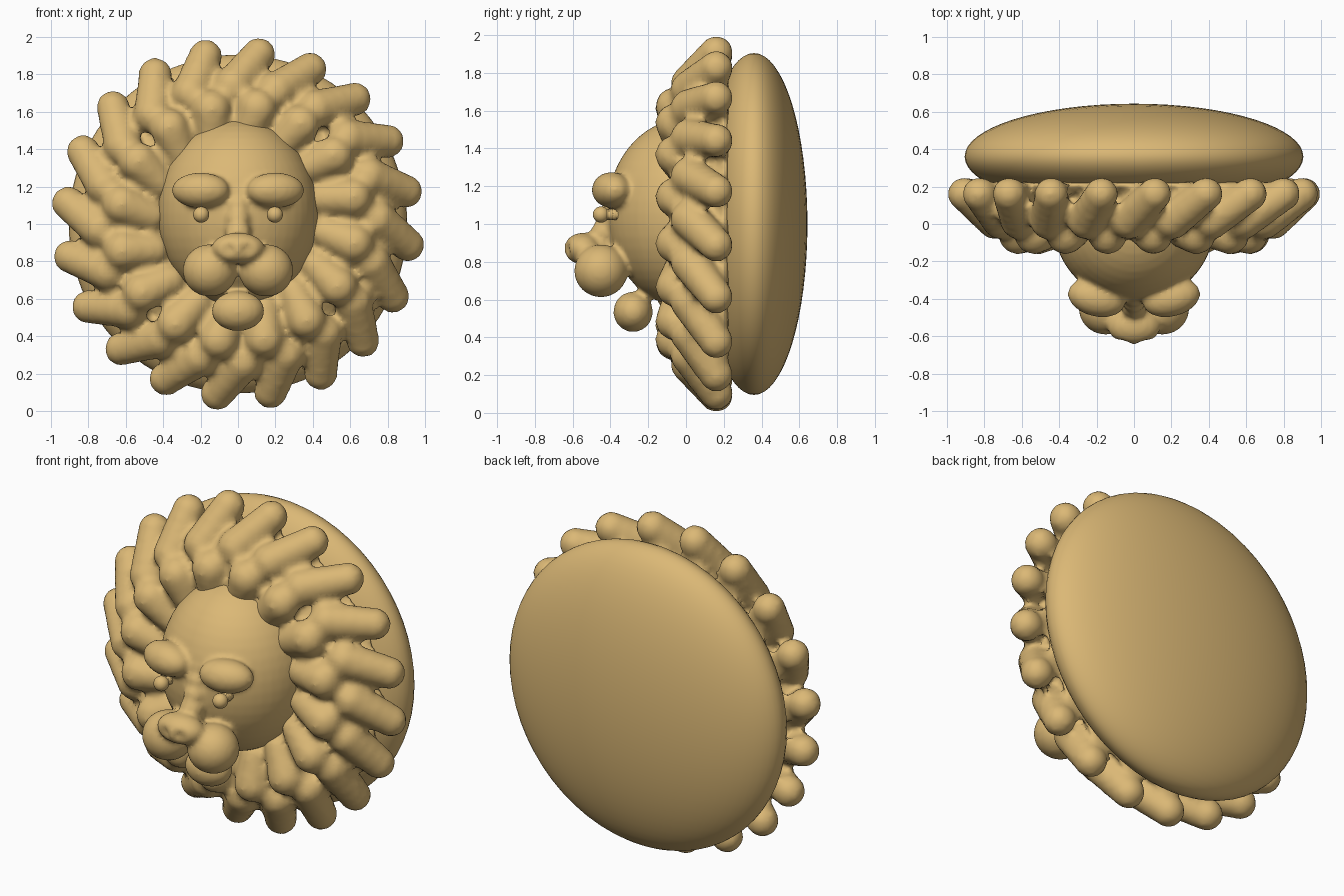
import bpy
import bmesh
from math import sin, cos, radians, pi, exp
from mathutils import Matrix, Vector

cube = bpy.data.objects.get("Cube")
if cube:
    bpy.data.objects.remove(cube, do_unlink=True)

tan = bpy.data.materials.new("warm tan")
tan.use_nodes = True
tan.diffuse_color = (0.71, 0.48, 0.18, 1)
tan.node_tree.nodes["Principled BSDF"].inputs["Base Color"].default_value = tan.diffuse_color


def blob(bm, centre, size, turn=0.0, segments=24):
    """Add an ellipsoid, optionally turned about the vertical axis."""
    matrix = (Matrix.Translation(centre) @ Matrix.Rotation(radians(turn), 4, "Z")
              @ Matrix.Diagonal((*size, 1)))
    return bmesh.ops.create_uvsphere(bm, u_segments=segments, v_segments=segments // 2,
                                     radius=1, matrix=matrix)["verts"]


def strand(bm, start, end, r_start, r_end, steps=5):
    """Add a tapered, rounded lock made of overlapping balls."""
    verts = []
    for i in range(steps):
        t = i / (steps - 1)
        r = r_start + (r_end - r_start) * t
        verts += blob(bm, Vector(start).lerp(Vector(end), t), (r, r, r), segments=16)
    return verts


def ring_point(angle, radius, y):
    a = radians(angle)
    return (radius * cos(a), y, 1 + radius * sin(a))


def ring_of_locks(bm, count, start, end, r_start, r_end):
    """Repeat one lock evenly around the face."""
    verts = strand(bm, start, end, r_start, r_end)
    faces = list({f for v in verts for f in v.link_faces})
    bmesh.ops.spin(bm, geom=faces, cent=(0, 0, 1), axis=(0, 1, 0), steps=count - 1,
                   angle=2 * pi * (count - 1) / count, use_duplicate=True)


def finish(bm, name, voxel=0):
    mesh = bpy.data.meshes.new(name)
    bm.to_mesh(mesh)
    bm.free()
    mesh.materials.append(tan)
    for p in mesh.polygons:
        p.use_smooth = True
    obj = bpy.data.objects.new(name, mesh)
    bpy.context.collection.objects.link(obj)
    if voxel:
        remesh = obj.modifiers.new("Merge", "REMESH")
        remesh.mode = "VOXEL"
        remesh.voxel_size = voxel
        remesh.use_smooth_shade = True
        smooth = obj.modifiers.new("Soften", "SMOOTH")
        smooth.factor = 0.5
        smooth.iterations = 4


# Back disc
bm = bmesh.new()
blob(bm, (0, 0.36, 1), (0.905, 0.283, 0.905), segments=64)
finish(bm, "back_disc")

# Mane: solid core, swept outer locks and an inner ring of tufts
bm = bmesh.new()
bmesh.ops.create_cone(bm, cap_ends=True, segments=64, radius1=0.83, radius2=0.5, depth=0.25,
                      matrix=Matrix.Translation((0, 0.1, 1)) @ Matrix.Rotation(pi / 2, 4, "X"))
ring_of_locks(bm, 20, ring_point(83, 0.912, 0.16), ring_point(92, 0.74, 0.02), 0.092, 0.105)
ring_of_locks(bm, 16, ring_point(13, 0.63, -0.06), ring_point(17, 0.47, -0.03), 0.105, 0.085)
finish(bm, "mane", 0.023)

# Face: skull, bridge, nose, chin, brows and muzzle softened together
bm = bmesh.new()
blob(bm, (0, 0, 1.06), (0.43, 0.42, 0.5), segments=48)
strand(bm, (0, -0.36, 1.17), (0, -0.46, 0.88), 0.055, 0.075)
nose = blob(bm, (0, -0.545, 0.87), (0.142, 0.1, 0.084), segments=48)
for v in nose:
    # Press two nostrils into the front of the nose
    if v.co.y < -0.56:
        distance = Vector((abs(v.co.x) - 0.05, v.co.z - 0.865)).length
        v.co.y += 0.035 * exp(-(distance / 0.025) ** 2)
blob(bm, (0, -0.28, 0.535), (0.142, 0.105, 0.107))
for s in (-1, 1):
    blob(bm, (s * 0.2, -0.395, 1.18), (0.158, 0.1, 0.095), turn=s * 14)
    blob(bm, (s * 0.15, -0.45, 0.752), (0.146, 0.142, 0.14), segments=32)
finish(bm, "face", 0.016)

# Eyes
for s, side in ((1, "left"), (-1, "right")):
    bm = bmesh.new()
    blob(bm, (s * 0.197, -0.45, 1.05), (0.043, 0.043, 0.043))
    strand(bm, (s * 0.197, -0.42, 1.05), (s * 0.19, -0.34, 1.05), 0.03, 0.03)
    finish(bm, side + "_eye")
